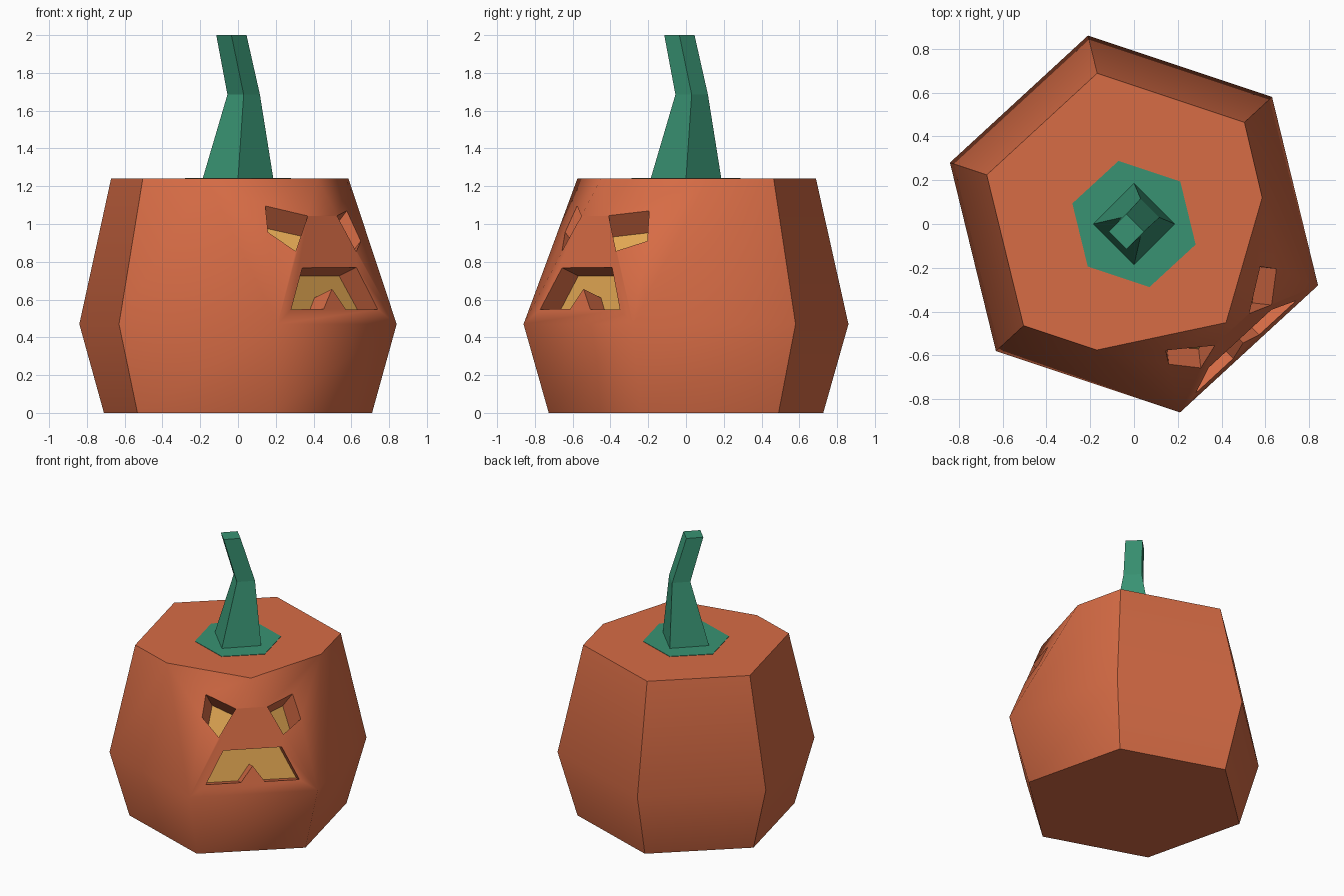
import bpy, bmesh, math
from mathutils import Vector

if "Cube" in bpy.data.objects:
    bpy.data.objects.remove(bpy.data.objects["Cube"])


def material(name, rgb):
    m = bpy.data.materials.new(name)
    m.diffuse_color = (*rgb, 1)
    m.use_nodes = True
    m.node_tree.nodes["Principled BSDF"].inputs["Base Color"].default_value = m.diffuse_color
    return m


ORANGE = material("pumpkin orange", (0.68, 0.15, 0.06))
YELLOW = material("glow yellow", (0.75, 0.38, 0.085))
GREEN = material("stem green", (0.04, 0.29, 0.17))


def make_object(name, bm, mats):
    bmesh.ops.recalc_face_normals(bm, faces=bm.faces)
    me = bpy.data.meshes.new(name)
    bm.to_mesh(me)
    bm.free()
    for m in mats:
        me.materials.append(m)
    ob = bpy.data.objects.new(name, me)
    bpy.context.collection.objects.link(ob)
    return ob


def loft(name, rings, mats, last_index=0):
    """Closed solid through equal-length rings; last cap gets its own material."""
    bm = bmesh.new()
    vs = [[bm.verts.new(p) for p in r] for r in rings]
    n = len(vs[0])
    for a, b in zip(vs, vs[1:]):
        for i in range(n):
            j = (i + 1) % n
            bm.faces.new((a[i], a[j], b[j], b[i]))
    bm.faces.new(vs[0][::-1])
    bm.faces.new(vs[-1]).material_index = last_index
    return make_object(name, bm, mats)


# Hexagonal body plan, counter-clockwise; last two corners bound the face side
HEX = [(0.63, 0.58), (-0.21, 0.86), (-0.84, 0.28),
       (-0.63, -0.58), (0.21, -0.86), (0.84, -0.28)]
TOP, MID = 1.24, 0.47


def hex_ring(scale, z):
    return [(x * scale, y * scale, z) for x, y in HEX]


# Body: bulging hexagon whose upper front corner is faceted for the face
bm = bmesh.new()
low = [bm.verts.new(p) for p in hex_ring(0.845, 0)]
mid = [bm.verts.new(p) for p in hex_ring(1, MID)]
top = [bm.verts.new(p) for p in hex_ring(0.8, TOP)[:4]]
c, b, a = [bm.verts.new((x, y, TOP)) for x, y in
           ((-0.17, -0.575), (0.42, -0.45), (0.585, 0.12))]
bm.faces.new(low[::-1])
bm.faces.new(top + [c, b, a])
for i in range(6):
    j = (i + 1) % 6
    bm.faces.new((low[i], low[j], mid[j], mid[i]))
for i in range(3):
    bm.faces.new((mid[i], mid[i + 1], top[i + 1], top[i]))
q, p = mid[4], mid[5]
for f in ((mid[3], q, c, top[3]), (q, b, c), (q, p, b), (p, a, b),
          (p, mid[0], top[0], a)):
    bm.faces.new(f)
bmesh.ops.recalc_face_normals(bm, faces=bm.faces)
for f in bm.faces:
    f.smooth = abs(f.normal.z) < 0.9
for e in bm.edges:
    front_edge = e in (set(low[4].link_edges) & set(q.link_edges)
                       | set(low[5].link_edges) & set(p.link_edges))
    e.smooth = front_edge or e.calc_face_angle() < math.radians(50)
body = make_object("pumpkin_body", bm, [ORANGE, YELLOW])


# Carved openings: outlines on the surface pushed inward, yellow at the back
def carve(name, outline, push):
    push = Vector(push)
    rings = [[Vector(v) + push * t for v in outline] for t in (-0.5, 1)]
    cutter = loft(name + "_cutter", rings, [ORANGE, YELLOW], 1)
    cutter.hide_render = True
    cutter.display_type = 'WIRE'
    cutter.hide_set(True)
    mod = body.modifiers.new(name, 'BOOLEAN')
    mod.operation = 'DIFFERENCE'
    mod.solver = 'EXACT'
    mod.object = cutter


carve("mouth", [(0.285, -0.775, 0.55), (0.455, -0.615, 0.55), (0.495, -0.54, 0.655),
                (0.575, -0.51, 0.55), (0.745, -0.355, 0.55),
                (0.625, -0.39, 0.77), (0.345, -0.66, 0.77)], (-0.09, 0.09, -0.045))
carve("left_eye", [(0.37, -0.56, 1.05), (0.145, -0.58, 1.10),
                   (0.16, -0.65, 0.97), (0.305, -0.66, 0.86)], (-0.01, 0.09, -0.12))
carve("right_eye", [(0.53, -0.41, 1.05), (0.58, -0.195, 1.075),
                    (0.65, -0.205, 0.91), (0.63, -0.37, 0.86)], (-0.09, 0.01, -0.12))

# Green patch around the stem
loft("stem_patch", [hex_ring(0.335, TOP - 0.003), hex_ring(0.335, TOP + 0.003)], [GREEN])


# Bent, tapering four-sided stem
def diamond(centre, r, z):
    return [(centre + r * dx, centre + r * dy, z)
            for dx, dy in ((1, 0), (0, 1), (-1, 0), (0, -1))]


loft("stem", [diamond(0, 0.187, TOP), diamond(0.03, 0.086, 1.685),
              diamond(-0.035, 0.08, 2.0)], [GREEN])
